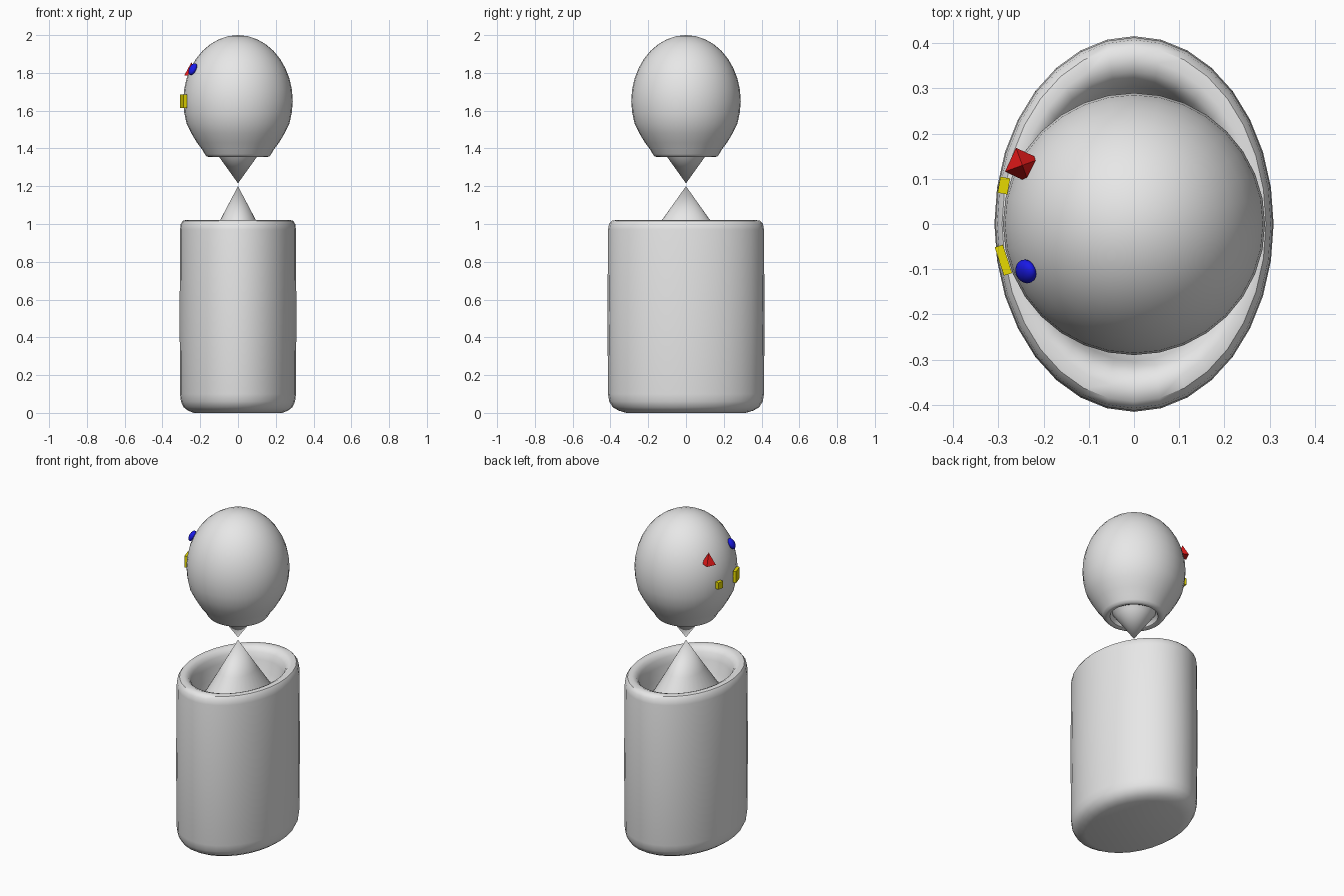
import bpy, bmesh, math
from mathutils import Vector

if "Cube" in bpy.data.objects:
    bpy.data.objects.remove(bpy.data.objects["Cube"])


def material(name, rgb):
    m = bpy.data.materials.new(name)
    m.diffuse_color = (*rgb, 1)
    m.use_nodes = True
    m.node_tree.nodes["Principled BSDF"].inputs["Base Color"].default_value = m.diffuse_color
    return m


GREY = material("light grey", (0.8, 0.8, 0.8))
BLUE = material("blue", (0.01, 0.01, 0.8))
YELLOW = material("yellow", (0.8, 0.7, 0.0))
RED = material("red", (0.8, 0.01, 0.01))


def lathe(name, profile, mat, y_scale=1.0, sides=32):
    """Spin an (r, z) profile around z; ends at r = 0 are closed to a point."""
    bm = bmesh.new()
    rings = []
    for r, z in profile:
        if r == 0:
            rings.append([bm.verts.new((0, 0, z))] * sides)
        else:
            rings.append([bm.verts.new((r * math.cos(2 * math.pi * i / sides),
                                        y_scale * r * math.sin(2 * math.pi * i / sides), z))
                          for i in range(sides)])
    for a, b in zip(rings, rings[1:]):
        for i in range(sides):
            j = (i + 1) % sides
            bm.faces.new(list(dict.fromkeys((a[i], a[j], b[j], b[i]))))
    bmesh.ops.recalc_face_normals(bm, faces=bm.faces)
    me = bpy.data.meshes.new(name)
    bm.to_mesh(me)
    bm.free()
    ob = bpy.data.objects.new(name, me)
    bpy.context.collection.objects.link(ob)
    return finish(ob, name, mat, 40)


def finish(ob, name, mat, angle=None):
    ob.name = name
    ob.data.materials.append(mat)
    if angle:
        bpy.ops.object.select_all(action='DESELECT')
        ob.select_set(True)
        bpy.context.view_layer.objects.active = ob
        bpy.ops.object.shade_smooth_by_angle(angle=math.radians(angle))
    return ob


# Oval body with a rounded rim, a sunken top and a central cone
lathe("body", [(0, 0), (0.235, 0), (0.265, 0.012), (0.288, 0.03), (0.302, 0.06),
               (0.307, 0.1), (0.309, 0.5), (0.307, 0.97), (0.303, 1.0), (0.292, 1.017),
               (0.27, 1.022), (0.25, 1.012), (0.236, 0.99), (0.226, 0.95), (0.215, 0.88),
               (0.203, 0.845), (0.187, 0.85), (0.095, 1.02), (0, 1.2)], GREY, 1.345)

# Egg-shaped head with a hollow underside and a cone pointing down
top = [(0.29 * math.sin(math.radians(a)), 1.65 + 0.35 * math.cos(math.radians(a)))
       for a in range(10, 91, 10)]
low = [(0.285, 1.59), (0.272, 1.53), (0.247, 1.48), (0.217, 1.43), (0.19, 1.395),
       (0.176, 1.37), (0.165, 1.357), (0.15, 1.354), (0.135, 1.36), (0.128, 1.38),
       (0.122, 1.385), (0.1, 1.355), (0, 1.215)]
lathe("head", [(0, 2.0)] + top + low, GREY)


def block(name, loc, size, yaw):
    bpy.ops.mesh.primitive_cube_add(size=1, location=loc, rotation=(0, 0, math.radians(yaw)))
    ob = bpy.context.object
    ob.scale = size
    finish(ob, name, YELLOW)


# Two uneven yellow blocks on the face side (-x)
block("small_block", (-0.288, 0.085, 1.65), (0.022, 0.036, 0.042), -10)
block("large_block", (-0.289, -0.08, 1.65), (0.019, 0.066, 0.07), 18)

# Blue oval, lying on the head's surface
normal = Vector((-0.8, -0.35, 0.48))
bpy.ops.mesh.primitive_uv_sphere_add(segments=20, ring_count=12, radius=1,
                                     location=(-0.239, -0.105, 1.82),
                                     rotation=normal.to_track_quat('Z', 'Y').to_euler())
bpy.context.object.scale = (0.027, 0.034, 0.018)
finish(bpy.context.object, "blue_oval", BLUE, 60)

# Red pyramid pointing up
bpy.ops.mesh.primitive_cone_add(vertices=4, radius1=0.041, depth=0.07,
                                location=(-0.247, 0.13, 1.82),
                                rotation=(0, 0, math.radians(20)))
finish(bpy.context.object, "red_pyramid", RED)
